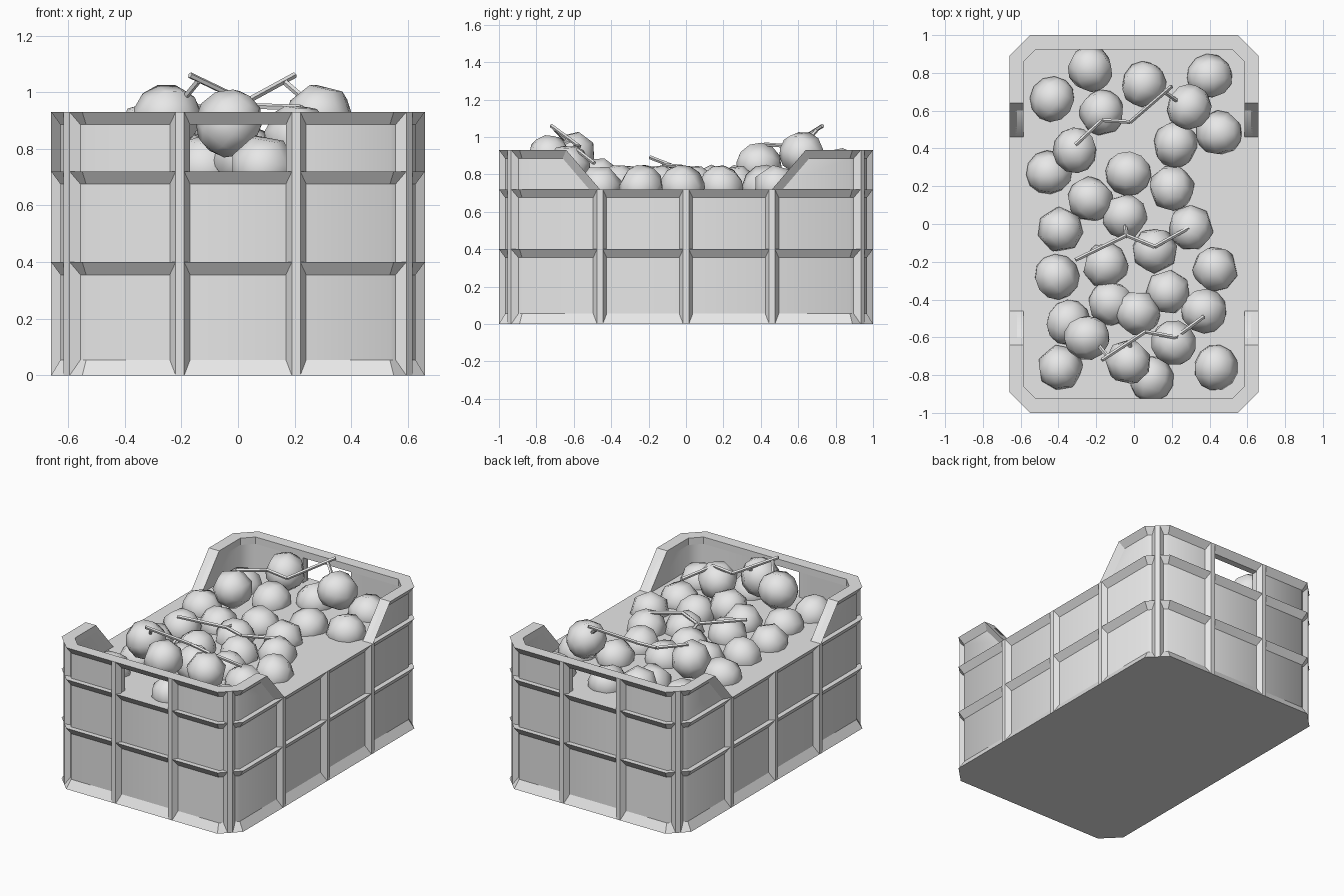
import bpy, bmesh, math, random
from mathutils import Vector, Euler

if "Cube" in bpy.data.objects:
    bpy.data.objects.remove(bpy.data.objects["Cube"], do_unlink=True)
random.seed(4)

grey = bpy.data.materials.new("light_grey")
grey.use_nodes = True
grey.diffuse_color = (0.8, 0.8, 0.8, 1)
grey.node_tree.nodes["Principled BSDF"].inputs["Base Color"].default_value = (0.8, 0.8, 0.8, 1)

HX, HY, CHAMFER = 0.66, 1.0, 0.11
RECESS, WALL = 0.033, 0.075
DECK, TOP, LIP = 0.72, 0.93, 0.045


def finish(name, bm):
    bmesh.ops.recalc_face_normals(bm, faces=bm.faces)
    mesh = bpy.data.meshes.new(name)
    bm.to_mesh(mesh)
    bm.free()
    mesh.materials.append(grey)
    ob = bpy.data.objects.new(name, mesh)
    bpy.context.collection.objects.link(ob)
    return ob


def activate(ob):
    bpy.ops.object.select_all(action='DESELECT')
    ob.select_set(True)
    bpy.context.view_layer.objects.active = ob


def smooth(ob, degrees):
    activate(ob)
    bpy.ops.object.shade_smooth_by_angle(angle=math.radians(degrees))


def outline(inset, z):
    """Chamfered rectangle, moved inwards by inset."""
    x, y, c = HX - inset, HY - inset, CHAMFER - inset * (2 - math.sqrt(2))
    quarter = [(x, y - c), (x - c, y)]
    pts = quarter + [(-a, b) for a, b in quarter[::-1]]
    pts += [(-a, -b) for a, b in pts]
    return [Vector((a, b, z)) for a, b in pts]


def loft(name, rings, closed=False):
    """Skin a list of point rings; closed joins the last ring to the first."""
    bm = bmesh.new()
    loops = [[bm.verts.new(p) for p in ring] for ring in rings]
    n = len(loops[0])
    pairs = list(zip(loops, loops[1:]))
    if closed:
        pairs.append((loops[-1], loops[0]))
    else:
        bm.faces.new(loops[0])
        bm.faces.new(loops[-1])
    for a, b in pairs:
        for i in range(n):
            j = (i + 1) % n
            bm.faces.new((a[i], a[j], b[j], b[i]))
    return finish(name, bm)


def cut(ob, cutters):
    activate(ob)
    for c in cutters:
        mod = ob.modifiers.new("cut", 'BOOLEAN')
        mod.operation = 'DIFFERENCE'
        mod.solver = 'EXACT'
        mod.object = c
        bpy.ops.object.modifier_apply(modifier=mod.name)


# Filled lower body with outward lips
core = loft("body_panels", [outline(RECESS, 0.01), outline(RECESS, DECK - 0.01)])
smooth(core, 50)
loft("base_lip", [outline(0, 0), outline(RECESS, 0.055)])
for name, z in (("lower_lip", 0.40), ("deck_lip", DECK)):
    loft(name, [outline(RECESS, z - LIP), outline(0, z)])

# Raised end walls and their rim
wall = loft("end_walls", [outline(RECESS, DECK), outline(RECESS, TOP - LIP),
                          outline(WALL, TOP - LIP), outline(WALL, DECK)], True)
rim = loft("top_rim", [outline(RECESS, TOP - LIP), outline(0, TOP),
                       outline(WALL, TOP), outline(WALL, TOP - LIP)], True)

# Cutters: sloped side dip and hand hole through both ends
Y0, Y1 = 0.46, 0.64
run = (Y1 - Y0) / (TOP - DECK)
low, high = Y0 - 0.1 * run, Y1 + 0.1 * run
dip = [(-low, DECK - 0.1), (low, DECK - 0.1), (high, TOP + 0.1), (-high, TOP + 0.1)]
dip_cutter = loft("side_dip_cutter", [[(x, y, z) for y, z in dip] for x in (-1, 1)])
HOLE = 0.175
hole = [(-HOLE, DECK - 0.1), (HOLE, DECK - 0.1), (HOLE, TOP - LIP), (-HOLE, TOP - LIP)]
hole_cutter = loft("hand_hole_cutter", [[(x, y, z) for x, z in hole] for y in (-1.2, 1.2)])
cut(wall, [dip_cutter, hole_cutter])
cut(rim, [dip_cutter])
smooth(wall, 50)
for c in (dip_cutter, hole_cutter):
    bpy.data.objects.remove(c, do_unlink=True)

# Lips running down the sloped wall ends
for sx in (-1, 1):
    for sy in (-1, 1):
        loft("slope_lip", [[(sx * HX, sy * y, z), (sx * (HX - 0.04), sy * y, z),
                            (sx * (HX - 0.04), sy * (y + 0.07), z)]
                           for y, z in ((Y0, DECK), (Y1, TOP))])


def rib(name, x, y, normal, height):
    """Upright rib with a narrow flat front and slanted flanks."""
    n = Vector((normal[0], normal[1], 0)).normalized()
    t = Vector((-n.y, n.x, 0))
    section = [(-0.036, RECESS), (-0.015, 0), (0.015, 0), (0.036, RECESS)]
    rings = [[Vector((x, y, z)) + t * a - n * d for a, d in section] for z in (0, height)]
    loft(name, rings)


# Upright ribs on ends, sides and corners
for s in (-1, 1):
    for x in (-0.205, 0.205):
        rib("end_rib", x, s * HY, (0, s), TOP)
    for y in (-0.46, 0, 0.46):
        rib("side_rib", s * HX, y, (s, 0), DECK)
    for t in (-1, 1):
        rib("corner_rib", s * (HX - CHAMFER / 2), t * (HY - CHAMFER / 2), (s, t), TOP)


# Fruit: coarse round balls resting on the deck, a few stacked higher
def fruit(x, y, z):
    bm = bmesh.new()
    bmesh.ops.create_uvsphere(bm, u_segments=7, v_segments=6, radius=0.122)
    ob = finish("fruit", bm)
    ob.location = (x, y, z)
    ob.rotation_euler = Euler([random.uniform(0, math.tau) for _ in range(3)])
    for p in ob.data.polygons:
        p.use_smooth = True


low_fruit = [(-.43, .66), (-.17, .59), (.05, .74), (.40, .78), (.45, .48), (.22, .42),
             (-.45, .27), (-.03, .27), (.20, .19), (-.23, .13), (-.39, -.03), (-.05, .04),
             (.30, -.02), (-.15, -.22), (.11, -.14), (-.41, -.28), (.43, -.24), (.18, -.36),
             (-.12, -.42), (.37, -.46), (-.35, -.52), (-.39, -.76), (.09, -.82), (.43, -.76)]
for x, y in low_fruit:
    fruit(x, y, 0.73)
for x, y, z in [(-.23, .82, .82), (.29, .62, .91), (-.31, .39, .85), (-.25, -.60, .91),
                (-.03, -.73, .89), (.21, -.63, .84), (.02, -.47, .77)]:
    fruit(x, y, z)


# Twigs: kinked thin sticks with short side shoots
def twig(paths):
    for path in paths:
        pts = [Vector(p) for p in path]
        bm = bmesh.new()
        for a, b in zip(pts, pts[1:]):
            d = b - a
            made = bmesh.ops.create_cone(bm, cap_ends=True, segments=5, radius1=0.011,
                                         radius2=0.011, depth=d.length)["verts"]
            turn = d.to_track_quat('Z', 'Y')
            for v in made:
                v.co = turn @ v.co + (a + b) / 2
        finish("twig", bm)


twig([[(-.31, .42, .96), (-.17, .55, .95), (-.02, .54, .94), (.20, .73, 1.06)],
      [(.16, .70, 1.04), (.23, .65, .98)]])
twig([[(-.31, -.19, .89), (-.04, -.06, .84), (.11, -.12, .85), (.29, -.02, .84)],
      [(-.04, -.06, .84), (-.05, .02, .82)]])
twig([[(-.17, -.72, 1.06), (.06, -.57, .95), (.22, -.60, .945), (.37, -.49, .86)],
      [(-.14, -.70, 1.04), (-.19, -.64, .98)], [(-.02, -.62, .98), (-.02, -.68, .95)]])
